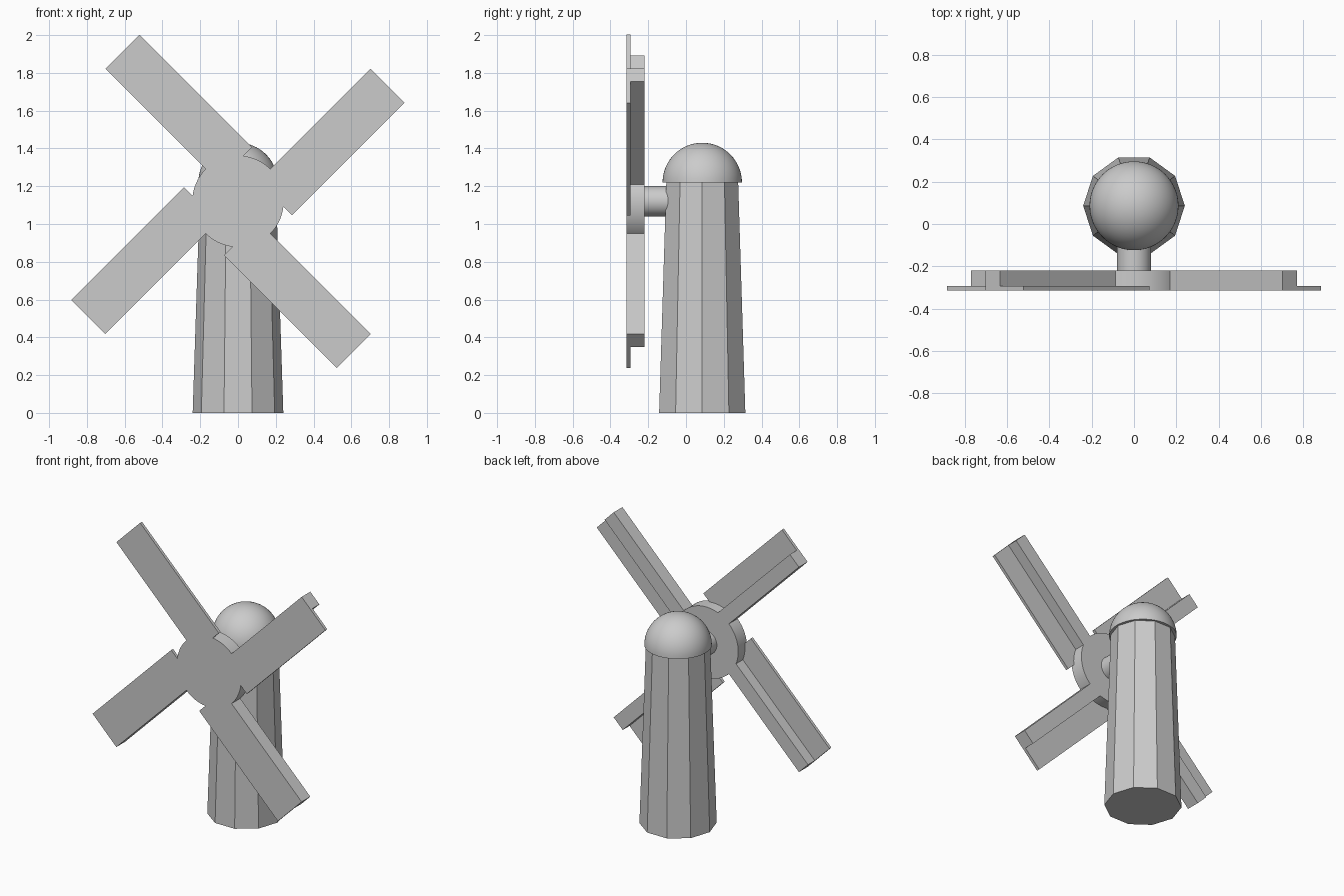
import bpy
import bmesh
from math import radians
from mathutils import Matrix, Vector

cube = bpy.data.objects.get("Cube")
if cube:
    bpy.data.objects.remove(cube, do_unlink=True)

# One plain grey for the whole model
grey = bpy.data.materials.new("plain grey")
grey.use_nodes = True
colour = (0.6, 0.6, 0.6, 1)
grey.diffuse_color = colour
grey.node_tree.nodes["Principled BSDF"].inputs["Base Color"].default_value = colour

TOWER_Y, TOWER_TOP = 0.086, 1.22
HUB_Z, FRONT, BACK = 1.12, -0.314, -0.22
PANEL_BACK = FRONT + 0.02


def add_object(name, bm, smooth=False):
    bmesh.ops.recalc_face_normals(bm, faces=bm.faces)
    mesh = bpy.data.meshes.new(name)
    bm.to_mesh(mesh)
    bm.free()
    mesh.materials.append(grey)
    obj = bpy.data.objects.new(name, mesh)
    bpy.context.collection.objects.link(obj)
    if smooth:
        bpy.ops.object.select_all(action='DESELECT')
        obj.select_set(True)
        bpy.context.view_layer.objects.active = obj
        bpy.ops.object.shade_smooth_by_angle(angle=radians(30))
    return obj


def disc_along_y(name, radius, y0, y1):
    bm = bmesh.new()
    turn = Matrix.Translation((0, (y0 + y1) / 2, HUB_Z)) @ Matrix.Rotation(radians(90), 4, 'X')
    bmesh.ops.create_cone(bm, cap_ends=True, segments=64, radius1=radius,
                          radius2=radius, depth=y1 - y0, matrix=turn)
    return add_object(name, bm, True)


def add_box(bm, low, high, turn):
    low, high = Vector(low), Vector(high)
    place = Matrix.Translation((low + high) / 2) @ Matrix.Diagonal((*(high - low), 1))
    bmesh.ops.create_cube(bm, size=1, matrix=turn @ place)


# Tapered ten-sided tower with a corner on the x axis
bm = bmesh.new()
bmesh.ops.create_cone(bm, cap_ends=True, segments=10, radius1=0.24, radius2=0.2,
                      depth=TOWER_TOP,
                      matrix=Matrix.Translation((0, TOWER_Y, TOWER_TOP / 2))
                      @ Matrix.Rotation(radians(90), 4, 'Z')
                      @ Matrix.Rotation(radians(90), 4, 'Z'))
# Turn so that the outermost corner lies exactly on the x axis
corner = max(bm.verts, key=lambda v: v.co.x).co
offset = Vector((corner.x, corner.y - TOWER_Y)).angle_signed(Vector((1, 0)))
bmesh.ops.rotate(bm, verts=bm.verts, cent=(0, TOWER_Y, 0),
                 matrix=Matrix.Rotation(-offset, 3, 'Z'))
add_object("tower", bm)

# Domed cap: the upper half of a sphere, closed underneath
bm = bmesh.new()
bmesh.ops.create_uvsphere(bm, u_segments=64, v_segments=32, radius=0.21)
cut = bmesh.ops.bisect_plane(bm, geom=bm.verts[:] + bm.edges[:] + bm.faces[:],
                             plane_co=(0, 0, 0), plane_no=(0, 0, 1), clear_inner=True)
bmesh.ops.holes_fill(bm, edges=[e for e in bm.edges if e.is_boundary], sides=0)
bmesh.ops.translate(bm, verts=bm.verts, vec=(0, TOWER_Y, TOWER_TOP))
add_object("dome_cap", bm, True)

# Axle and hub
disc_along_y("axle", 0.08, BACK, 0.0)
disc_along_y("hub", 0.242, FRONT, BACK)

# Four sails: a thick spar on the leading edge and a thin panel beside it
for i in range(4):
    turn = Matrix.Translation((0, 0, HUB_Z)) @ Matrix.Rotation(radians(45 + 90 * i), 4, 'Y')
    for name, width, back in (("sail_panel", 0.255, PANEL_BACK), ("sail_spar", 0.097, BACK)):
        bm = bmesh.new()
        add_box(bm, (0, FRONT, 0.15), (width, back, 0.993), turn)
        add_object(f"{name}_{i + 1}", bm)
